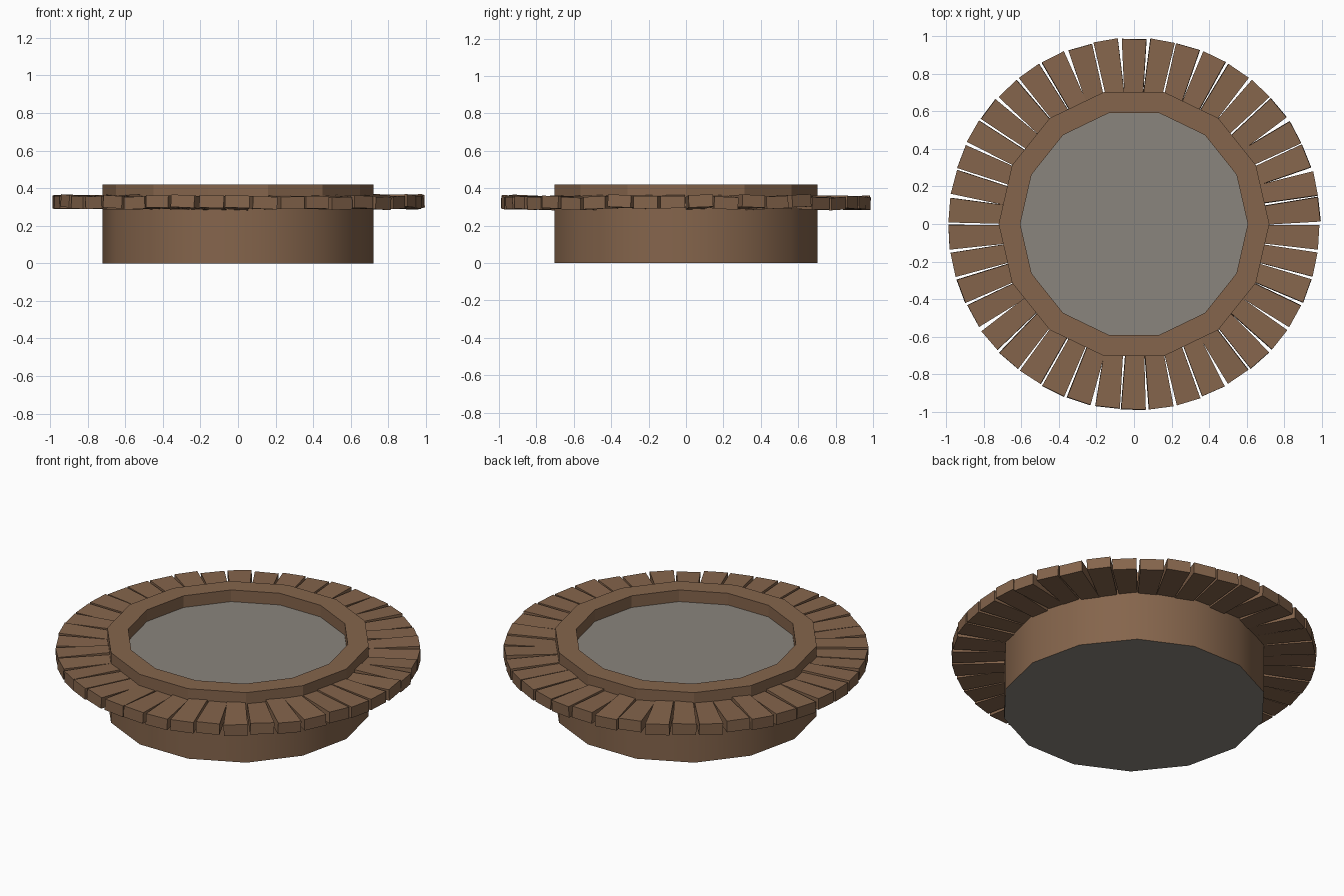
import bpy, bmesh, math, random
from mathutils import Matrix, Vector

if "Cube" in bpy.data.objects:
    bpy.data.objects.remove(bpy.data.objects["Cube"])

random.seed(4)
SIDES, R, R_IN = 14, 0.72, 0.605
Z_FLOOR, Z_TOP = 0.35, 0.42


def material(name, rgb):
    m = bpy.data.materials.new(name)
    m.diffuse_color = (*rgb, 1)
    m.use_nodes = True
    m.node_tree.nodes["Principled BSDF"].inputs["Base Color"].default_value = m.diffuse_color
    return m


brown = material("brown_clay", (0.235, 0.130, 0.072))
grey = material("warm_grey", (0.255, 0.233, 0.205))


def finish(bm, name, *mats):
    bmesh.ops.recalc_face_normals(bm, faces=bm.faces)
    me = bpy.data.meshes.new(name)
    bm.to_mesh(me)
    bm.free()
    for m in mats:
        me.materials.append(m)
    ob = bpy.data.objects.new(name, me)
    bpy.context.collection.objects.link(ob)
    return ob


def ring(bm, r, z):
    return [bm.verts.new((r * math.cos(math.tau * i / SIDES),
                          r * math.sin(math.tau * i / SIDES), z)) for i in range(SIDES)]


def bridge(bm, a, b):
    return [bm.faces.new((a[i - 1], a[i], b[i], b[i - 1])) for i in range(SIDES)]


# Base drum: smooth brown side, grey caps
bm = bmesh.new()
low, high = ring(bm, R, 0), ring(bm, R, Z_FLOOR)
for f in bridge(bm, low, high):
    f.smooth = True
for cap in (low, high):
    bm.faces.new(cap).material_index = 1
drum = finish(bm, "base_drum", brown, grey)
for e in drum.data.edges:  # keep the cap borders sharp
    a, b = (drum.data.vertices[v].co.z for v in e.vertices)
    e.use_edge_sharp = abs(a - b) < 1e-6

# Raised flat-shaded rim around the grey top
bm = bmesh.new()
loops = [ring(bm, R, Z_FLOOR), ring(bm, R, Z_TOP), ring(bm, R_IN, Z_TOP), ring(bm, R_IN, Z_FLOOR)]
for i in range(4):
    bridge(bm, loops[i - 1], loops[i])
finish(bm, "rim", brown)

# Collar of slightly uneven tapered blocks, three per drum side
COUNT = SIDES * 3
bm = bmesh.new()
for k in range(COUNT):
    ang = math.pi / 2 + math.tau * k / COUNT
    block = bmesh.ops.create_cube(bm, size=1)["verts"]
    for v in block:
        width = 0.131 if v.co.x > 0 else 0.098
        v.co = Vector((v.co.x * 0.31, v.co.y * width, v.co.z * 0.066))
    j = lambda s: random.uniform(-s, s)
    wobble = (Matrix.Rotation(j(0.045), 4, 'X') @ Matrix.Rotation(j(0.045), 4, 'Y')
              @ Matrix.Rotation(j(0.04), 4, 'Z'))
    place = (Matrix.Rotation(ang, 4, 'Z')
             @ Matrix.Translation((0.831 + j(0.003), 0, 0.325 + j(0.004))))
    bmesh.ops.transform(bm, matrix=place @ wobble, verts=block)
finish(bm, "collar_blocks", brown)
